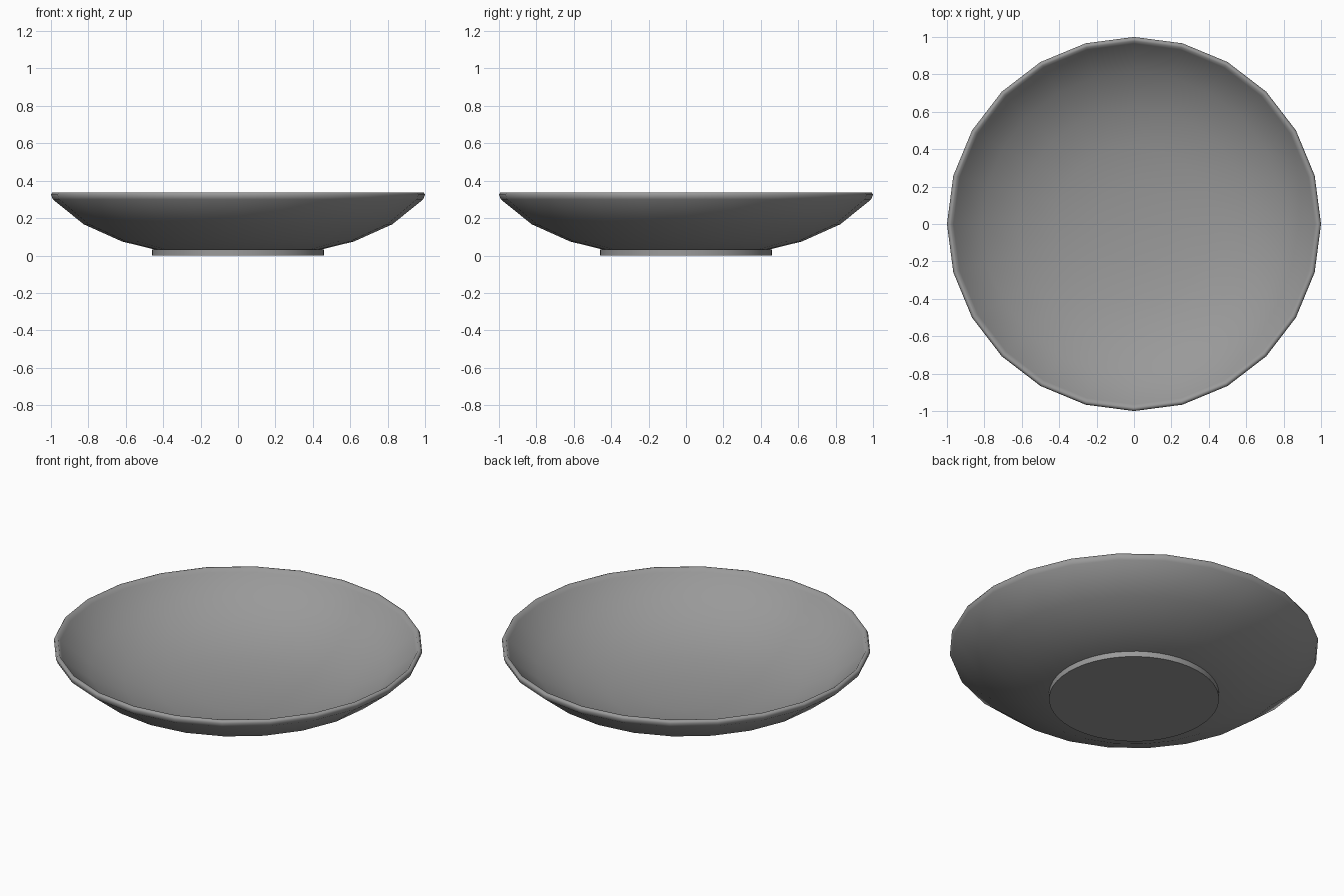
import bpy
import bmesh
import math

cube = bpy.data.objects.get("Cube")
if cube:
    bpy.data.objects.remove(cube, do_unlink=True)

# Single grey glaze
glaze = bpy.data.materials.new("grey_glaze")
glaze.use_nodes = True
grey = (0.32, 0.32, 0.32, 1.0)
glaze.diffuse_color = grey
glaze.node_tree.nodes["Principled BSDF"].inputs["Base Color"].default_value = grey


def lathe(name, profile, sides, sharp_angle):
    """Revolve an (r, z) profile around the z axis."""
    bm = bmesh.new()
    verts = [bm.verts.new((r, 0, z)) for r, z in profile]
    edges = [bm.edges.new(pair) for pair in zip(verts, verts[1:])]
    bmesh.ops.spin(bm, geom=verts + edges, cent=(0, 0, 0), axis=(0, 0, 1),
                   angle=math.tau, steps=sides, use_merge=False)
    bmesh.ops.remove_doubles(bm, verts=bm.verts[:], dist=0.0005)
    bmesh.ops.recalc_face_normals(bm, faces=bm.faces[:])
    mesh = bpy.data.meshes.new(name)
    bm.to_mesh(mesh)
    bm.free()
    mesh.materials.append(glaze)
    obj = bpy.data.objects.new(name, mesh)
    bpy.context.collection.objects.link(obj)
    bpy.ops.object.select_all(action='DESELECT')
    obj.select_set(True)
    bpy.context.view_layer.objects.active = obj
    bpy.ops.object.shade_smooth_by_angle(angle=math.radians(sharp_angle))
    return obj


# Shallow bowl: outer wall, rounded rim, then inner wall back to the centre
outer = [(0, 0.012), (0.42, 0.026), (0.62, 0.075), (0.825, 0.167), (0.99, 0.3)]
rim = [(1.0, 0.325), (0.993, 0.338), (0.978, 0.338)]
inner = [(0.965, 0.318), (0.81, 0.193), (0.62, 0.105),
         (0.42, 0.058), (0.21, 0.036), (0, 0.03)]
lathe("bowl", outer + rim + inner, 24, 75)

# Flat foot disc under the bowl
lathe("foot", [(0, 0), (0.46, 0), (0.46, 0.033), (0, 0.033)][:3] + [(0.4, 0.033)], 48, 30)
